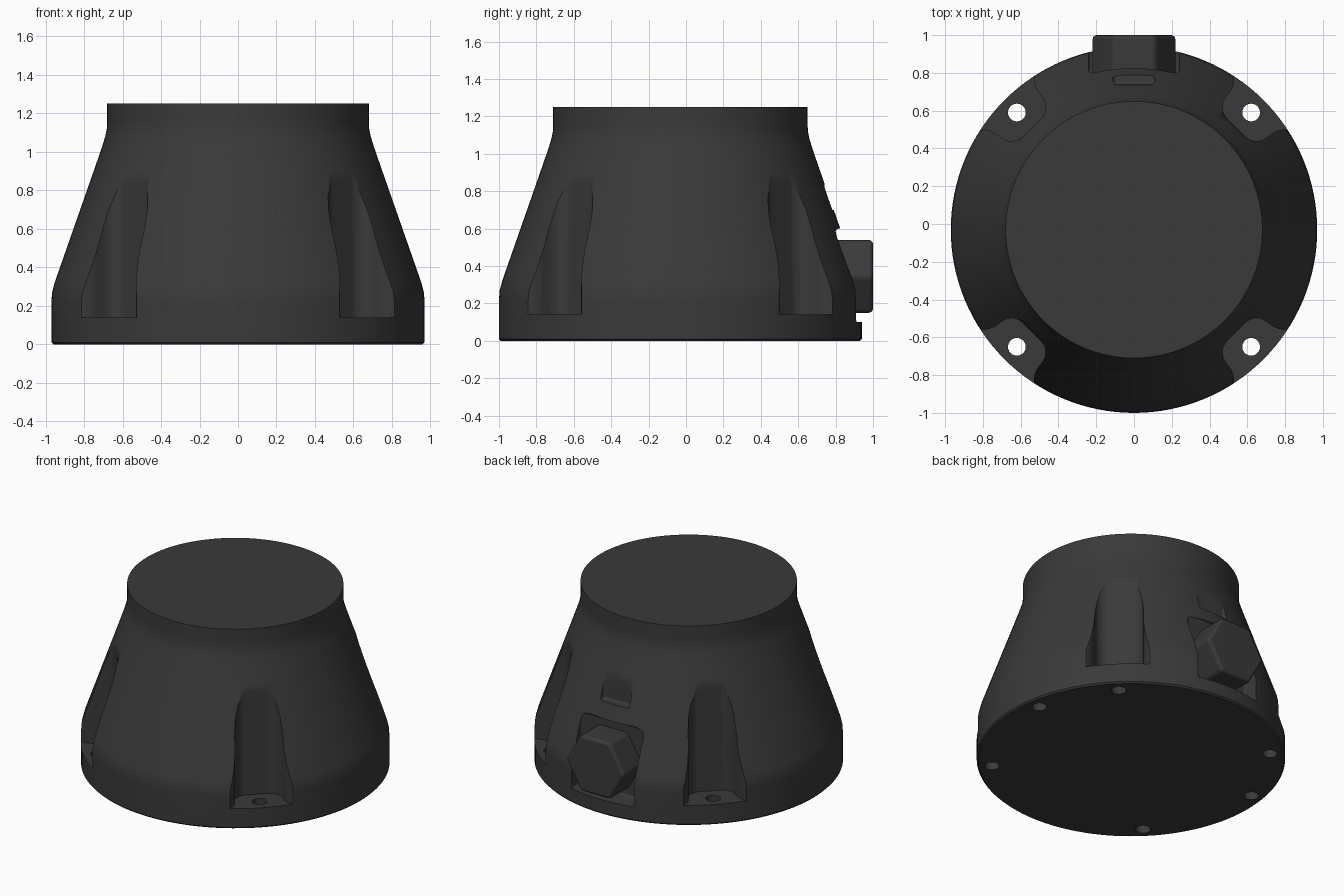
import bpy, bmesh, math
from mathutils import Matrix, Vector

if "Cube" in bpy.data.objects:
    bpy.data.objects.remove(bpy.data.objects["Cube"])

CY = -0.03          # y of the housing axis
SEGMENTS = 128

black = bpy.data.materials.new("dark_grey_plastic")
black.use_nodes = True
grey = (0.042, 0.042, 0.042, 1)
black.diffuse_color = grey
black.node_tree.nodes["Principled BSDF"].inputs["Base Color"].default_value = grey


def make_object(name, bm):
    bmesh.ops.recalc_face_normals(bm, faces=bm.faces)
    mesh = bpy.data.meshes.new(name)
    bm.to_mesh(mesh)
    bm.free()
    mesh.materials.append(black)
    obj = bpy.data.objects.new(name, mesh)
    bpy.context.collection.objects.link(obj)
    return obj


def activate(obj):
    bpy.ops.object.select_all(action='DESELECT')
    obj.select_set(True)
    bpy.context.view_layer.objects.active = obj


def prism(name, outline, z0, z1):
    """Extrude a plan outline from z0 to z1."""
    bm = bmesh.new()
    face = bm.faces.new([bm.verts.new((x, y, z0)) for x, y in outline])
    ext = bmesh.ops.extrude_face_region(bm, geom=[face])
    verts = [v for v in ext["geom"] if isinstance(v, bmesh.types.BMVert)]
    bmesh.ops.translate(bm, verts=verts, vec=(0, 0, z1 - z0))
    return make_object(name, bm)


def circle(x, y, r, n=24):
    return [(x + r * math.cos(math.tau * i / n), y + r * math.sin(math.tau * i / n))
            for i in range(n)]


def cut(target, cutter):
    cutter.hide_render = True
    activate(target)
    mod = target.modifiers.new("cut", 'BOOLEAN')
    mod.operation = 'DIFFERENCE'
    mod.solver = 'EXACT'
    mod.object = cutter
    bpy.ops.object.modifier_apply(modifier=mod.name)
    bpy.data.objects.remove(cutter)


def bevel(obj, width, segments=3):
    activate(obj)
    mod = obj.modifiers.new("bevel", 'BEVEL')
    mod.width = width
    mod.segments = segments
    mod.limit_method = 'ANGLE'
    bpy.ops.object.modifier_apply(modifier=mod.name)


def smooth(obj, degrees):
    activate(obj)
    bpy.ops.object.shade_smooth_by_angle(angle=math.radians(degrees))
    mod = obj.modifiers.new("even_shading", 'WEIGHTED_NORMAL')
    mod.keep_sharp = True


# Housing: turned profile of base band, cone and neck
profile = [(0.96, 0), (0.97, 0.01), (0.97, 0.22), (0.966, 0.27), (0.953, 0.32),
           (0.89, 0.50), (0.82, 0.70), (0.75, 0.90), (0.705, 1.03),
           (0.69, 1.08), (0.682, 1.12), (0.68, 1.16), (0.68, 1.25)]
bm = bmesh.new()
rings = [[bm.verts.new((x, y, z)) for x, y in circle(0, CY, r, SEGMENTS)]
         for r, z in profile]
for low, high in zip(rings, rings[1:]):
    for i in range(SEGMENTS):
        j = (i + 1) % SEGMENTS
        bm.faces.new((low[i], low[j], high[j], high[i]))
bm.faces.new(rings[0])
bm.faces.new(rings[-1])
housing = make_object("housing", bm)

# Screw pockets with flared mouths, and their through holes
half = [(0.766, 0.075), (0.772, 0.10), (0.787, 0.125), (0.81, 0.143), (0.84, 0.152),
        (0.88, 0.157), (0.91, 0.168), (0.935, 0.185), (0.955, 0.21), (1.1, 0.42)]
outline = half + [(r, -t) for r, t in reversed(half)]
for k in range(4):
    a = math.radians(45 + 90 * k)
    c, s = math.cos(a), math.sin(a)
    cut(housing, prism("pocket_cutter",
                       [(r * c - t * s, CY + r * s + t * c) for r, t in outline], 0.14, 1.0))
    cut(housing, prism("hole_cutter", circle(0.877 * c, CY + 0.877 * s, 0.047), -0.1, 0.2))

# Blind holes in the underside
for side in (-1, 1):
    cut(housing, prism("blind_hole_cutter", circle(side * 0.87, CY + 0.14, 0.047), -0.1, 0.06))


# Recesses in the back: one behind the plug, a small one above it
def box(name, half_width, y0, y1, z0, z1, radius):
    obj = prism(name, [(-half_width, y0), (half_width, y0), (half_width, y1), (-half_width, y1)], z0, z1)
    bevel(obj, radius)
    return obj


cut(housing, box("plug_recess_cutter", 0.24, 0.80, 1.2, 0.10, 0.60, 0.015))
cut(housing, box("marker_recess_cutter", 0.11, 0.74, 1.0, 0.70, 0.95, 0.015))
smooth(housing, 32)

# Hexagonal plug with softened edges
bm = bmesh.new()
place = Matrix.Translation(Vector((0, 0.87, 0.345))) @ Matrix.Rotation(math.radians(90), 4, 'X')
bmesh.ops.create_cone(bm, cap_ends=True, segments=6, radius1=0.225, radius2=0.225, depth=0.26)
corner = max(bm.verts, key=lambda v: v.co.x)
turn = Matrix.Rotation(-math.atan2(corner.co.y, corner.co.x), 4, 'Z')
bmesh.ops.transform(bm, matrix=place @ turn, verts=bm.verts)
plug = make_object("hex_plug", bm)
bevel(plug, 0.022)
smooth(plug, 40)
